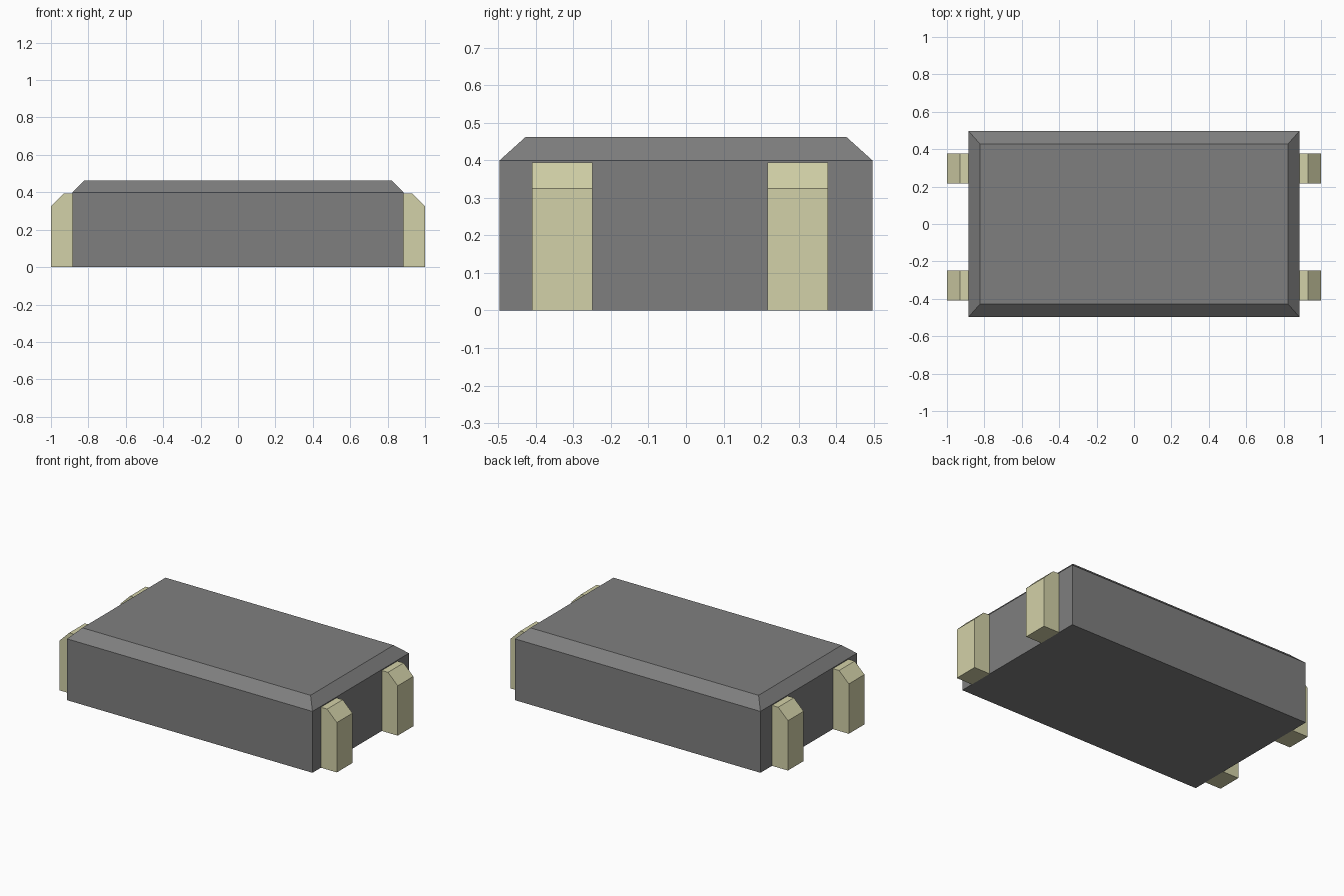
import bpy
import bmesh

cube = bpy.data.objects.get("Cube")
if cube:
    bpy.data.objects.remove(cube, do_unlink=True)


def make_material(name, color):
    mat = bpy.data.materials.new(name)
    mat.use_nodes = True
    mat.diffuse_color = color
    mat.node_tree.nodes["Principled BSDF"].inputs["Base Color"].default_value = color
    return mat


def loft(name, rings, mat):
    """Join matching vertex rings with side walls and cap both ends."""
    bm = bmesh.new()
    loops = [[bm.verts.new(p) for p in ring] for ring in rings]
    for low, high in zip(loops, loops[1:]):
        for i in range(len(low)):
            j = (i + 1) % len(low)
            bm.faces.new((low[i], low[j], high[j], high[i]))
    bm.faces.new(loops[0])
    bm.faces.new(loops[-1])
    bmesh.ops.recalc_face_normals(bm, faces=bm.faces)
    mesh = bpy.data.meshes.new(name)
    bm.to_mesh(mesh)
    bm.free()
    mesh.materials.append(mat)
    obj = bpy.data.objects.new(name, mesh)
    bpy.context.collection.objects.link(obj)
    return obj


def rectangle(x, y, z):
    return [(-x, -y, z), (x, -y, z), (x, y, z), (-x, y, z)]


body_grey = make_material("body grey", (0.212, 0.212, 0.212, 1))
pale_metal = make_material("pale metal", (0.65, 0.638, 0.392, 1))

# Body block with a bevelled top rim
loft("body", [rectangle(0.885, 0.497, 0), rectangle(0.885, 0.497, 0.4),
              rectangle(0.823, 0.428, 0.462)], body_grey)

# Four terminals with a chamfered outer top edge
profile = [(0.885, 0), (1, 0), (1, 0.325), (0.93, 0.394), (0.885, 0.394)]
for side, sx in (("left", 1), ("right", -1)):
    for end, y in (("front", -0.41), ("back", 0.217)):
        rings = [[(sx * x, y + dy, z) for x, z in profile] for dy in (0, 0.161)]
        loft(f"{end}_{side}_terminal", rings, pale_metal)
